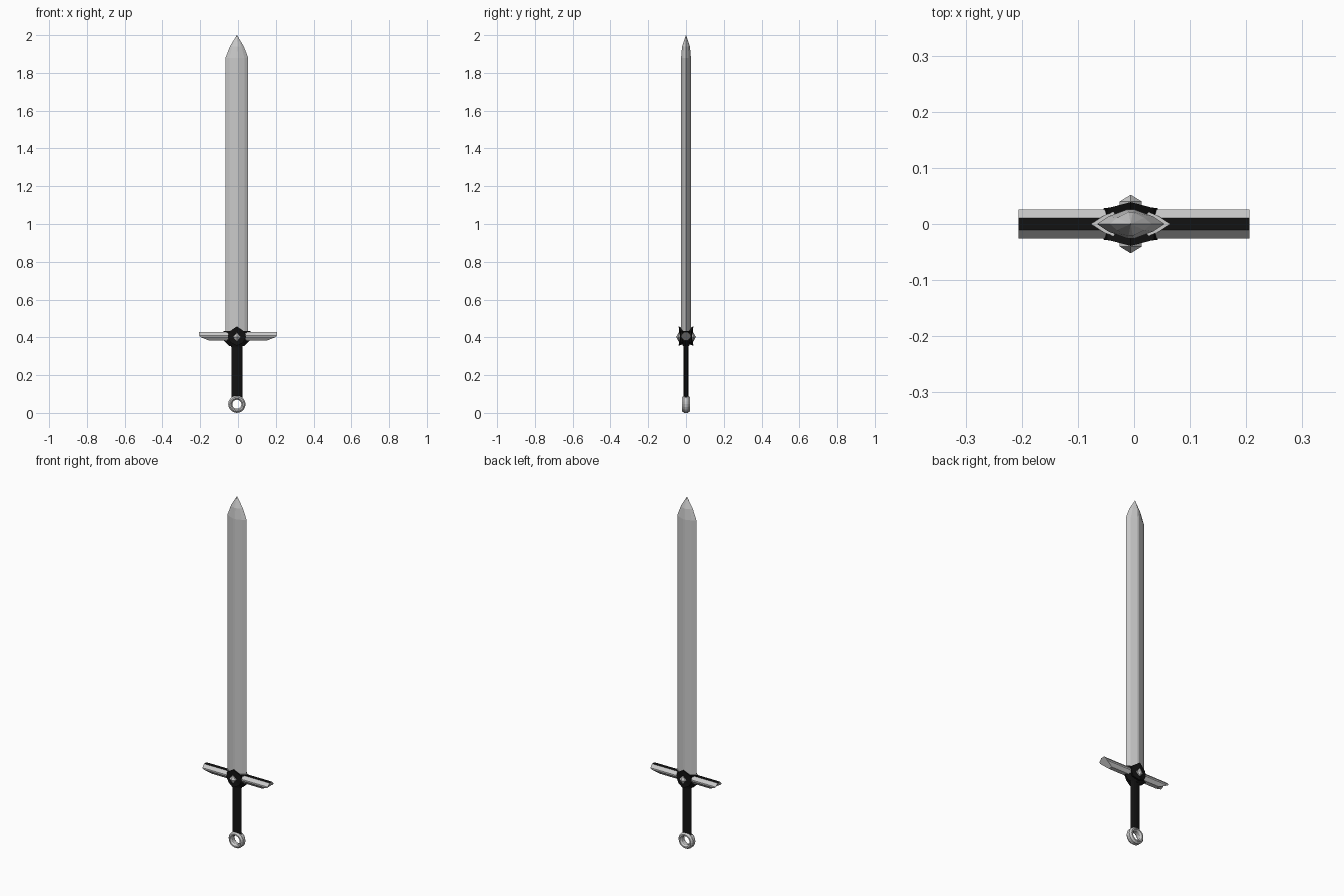
import bpy, bmesh, math

if "Cube" in bpy.data.objects:
    bpy.data.objects.remove(bpy.data.objects["Cube"])

CX = -0.006  # blade axis


def material(name, v):
    m = bpy.data.materials.new(name)
    m.diffuse_color = (v, v, v, 1)
    m.use_nodes = True
    m.node_tree.nodes["Principled BSDF"].inputs["Base Color"].default_value = m.diffuse_color
    return m


silver = material("silver steel", 0.6)
black = material("black grip", 0.006)


def finish(bm, name, mats, rule=None):
    bmesh.ops.remove_doubles(bm, verts=bm.verts, dist=1e-5)
    bmesh.ops.recalc_face_normals(bm, faces=bm.faces)
    bm.normal_update()
    if rule:
        for f in bm.faces:
            f.material_index = rule(f)
    me = bpy.data.meshes.new(name)
    bm.to_mesh(me)
    bm.free()
    for m in mats:
        me.materials.append(m)
    ob = bpy.data.objects.new(name, me)
    bpy.context.collection.objects.link(ob)
    return ob


def loft(name, rings, mats, closed=False, rule=None):
    """Skin a list of equal-sized point rings."""
    bm = bmesh.new()
    vs = [[bm.verts.new(p) for p in r] for r in rings]
    n = len(rings[0])
    for k in range(len(vs) if closed else len(vs) - 1):
        a, b = vs[k], vs[(k + 1) % len(vs)]
        for i in range(n):
            j = (i + 1) % n
            bm.faces.new((a[i], a[j], b[j], b[i]))
    if not closed:
        bm.faces.new(vs[0])
        bm.faces.new(vs[-1])
    return finish(bm, name, mats, rule)


# Cross-section of the blade: sharp edges, bevels, narrow flat ridge
QUARTER = [(1, 0), (0.66, 0.52), (0.1, 1)]
SECTION = (QUARTER + [(-x, y) for x, y in QUARTER[::-1]]
           + [(-x, -y) for x, y in QUARTER[1:]]
           + [(x, -y) for x, y in QUARTER[:0:-1]])


def blade_ring(w, d, z):
    return [(CX + x * w, y * d, z) for x, y in SECTION]


loft("blade", [blade_ring(0.06, 0.026, 0.40), blade_ring(0.06, 0.026, 1.88),
               blade_ring(0.037, 0.021, 1.94), blade_ring(0.0005, 0.0005, 2.0)], [silver])

# Socket where the blade meets the guard: black sides, steel top plate
loft("blade_socket", [blade_ring(0.04, 0.016, 0.355), blade_ring(0.071, 0.03, 0.385),
                      blade_ring(0.071, 0.03, 0.433)],
     [black, silver], rule=lambda f: int(f.normal.z > 0.9))


# Cross guard: faceted bar, black along the top, ends cut back below
def guard_ring(s):
    prof = [(0.011, 0.427, 0.206), (0.026, 0.41, 0.206), (0.026, 0.402, 0.2),
            (0.012, 0.384, 0.155)]
    pts = prof + [(-y, z, x) for y, z, x in prof[::-1]]
    return [(s * x, y, z) for y, z, x in pts]


loft("cross_guard", [guard_ring(-1), guard_ring(1)], [silver, black],
     rule=lambda f: int(f.normal.z > 0.9))


# Grip with an oval section, flaring up to the guard
def oval(w, d, z, n=12):
    return [(CX + w * math.cos(2 * math.pi * i / n),
             d * math.sin(2 * math.pi * i / n), z) for i in range(n)]


loft("grip", [oval(0.029, 0.012, 0.082), oval(0.029, 0.012, 0.345),
              oval(0.036, 0.02, 0.375)], [black])

# Ring pommel
rings = []
for k in range(20):
    a = 2 * math.pi * k / 20
    ring = []
    for r, y in [(0.046, 0.01), (0.038, 0.02), (0.031, 0.02), (0.024, 0.01),
                 (0.024, -0.01), (0.031, -0.02), (0.038, -0.02), (0.046, -0.01)]:
        ring.append((CX + r * math.cos(a), y, 0.046 + r * math.sin(a)))
    rings.append(ring)
loft("ring_pommel", rings, [silver], closed=True)

# Front and back: black chevron plates with flared points, and pyramid gems
for side, label in ((-1, "front"), (1, "back")):
    shape = [(0, 0.056, 0.039), (0.042, 0.027, 0.028), (0.048, 0, 0.028),
             (0.034, -0.03, 0.028), (0, -0.046, 0.039),
             (-0.034, -0.03, 0.028), (-0.048, 0, 0.028), (-0.042, 0.027, 0.028)]
    bm = bmesh.new()
    outer = [bm.verts.new((CX + x, side * y, 0.402 + z)) for x, z, y in shape]
    inner = [bm.verts.new((CX + x, side * 0.012, 0.402 + z * 0.8)) for x, z, y in shape]
    mid = bm.verts.new((CX, side * 0.034, 0.402))
    for i in range(8):
        j = (i + 1) % 8
        bm.faces.new((outer[i], outer[j], mid))
        bm.faces.new((outer[i], outer[j], inner[j], inner[i]))
    bm.faces.new(inner)
    finish(bm, label + "_chevron_plate", [black])

    def diamond(r, y):
        return [(CX + r * 0.9 * math.cos(k * math.pi / 2), side * y,
                 0.402 + r * 1.05 * math.sin(k * math.pi / 2)) for k in range(4)]
    loft(label + "_gem", [diamond(0.022, 0.028), diamond(0.022, 0.04),
                          diamond(0.0005, 0.052)], [silver])
